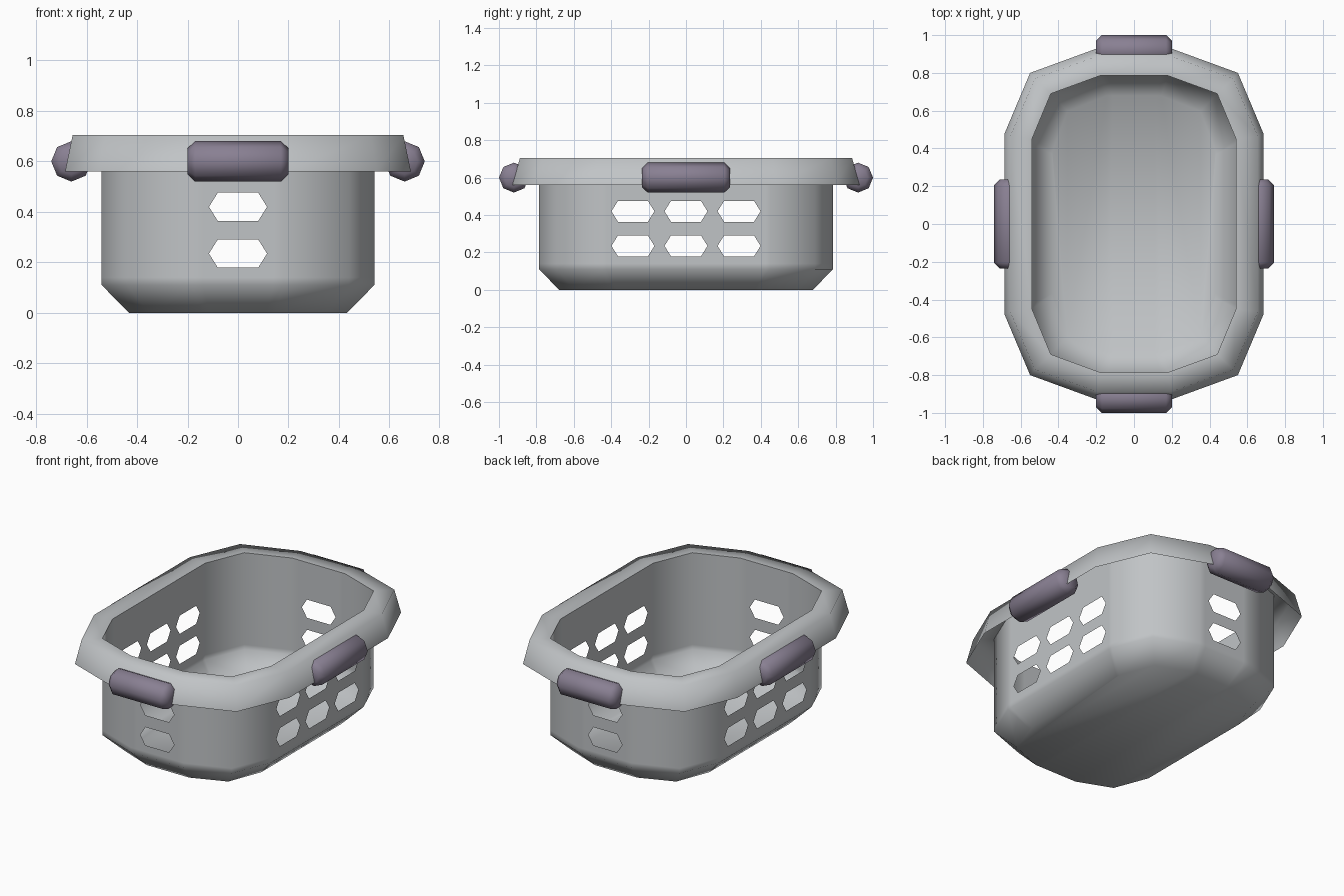
import bpy, bmesh, math
from mathutils import Vector

cube = bpy.data.objects.get("Cube")
if cube:
    bpy.data.objects.remove(cube, do_unlink=True)


def make_material(name, rgb):
    mat = bpy.data.materials.new(name)
    mat.use_nodes = True
    mat.diffuse_color = (*rgb, 1)
    mat.node_tree.nodes["Principled BSDF"].inputs["Base Color"].default_value = (*rgb, 1)
    return mat


def finish(bm, name, mat):
    mesh = bpy.data.meshes.new(name)
    bm.to_mesh(mesh)
    bm.free()
    mesh.materials.append(mat)
    for poly in mesh.polygons:
        poly.use_smooth = True
    obj = bpy.data.objects.new(name, mesh)
    bpy.context.collection.objects.link(obj)
    return obj


grey = make_material("light grey plastic", (0.53, 0.55, 0.565))
purple = make_material("muted purple grip", (0.25, 0.215, 0.29))


def outline(side, corner, end, side_cuts=(), end_cuts=()):
    """Counter-clockwise twelve-sided ring with extra points on the straight panels."""
    half = [(side[0], y) for y in (-side[1], *side_cuts, side[1])]
    half += [corner]
    half += [(x, end[1]) for x in (end[0], *reversed(end_cuts), -end[0])]
    half += [(-corner[0], corner[1])]
    return half + [(-x, -y) for x, y in half]


def add_loop(bm, ring, z, sx=1, sy=1):
    return [bm.verts.new((x * sx, y * sy, z)) for x, y in ring]


# Tub: stacked rings, with hexagonal openings framed inside panel cells
SIDE_CUTS = (-0.425, -0.1425, 0.1425, 0.425)
END_CUTS = (-0.14, 0.14)
ring = outline((0.54, 0.45), (0.44, 0.69), (0.18, 0.785), SIDE_CUTS, END_CUTS)
count = len(ring)
bm = bmesh.new()
loops = [add_loop(bm, ring, 0, 0.8, 0.865)]
loops += [add_loop(bm, ring, z) for z in (0.11, 0.14, 0.3275, 0.52, 0.705)]
HOLE_ROWS = {2: 0.235, 3: 0.42}


def holed_cell(bl, br, tr, tl, z):
    mid = (bl.co + br.co) / 2
    mid.z = z
    along = (br.co - bl.co).normalized()
    up = Vector((0, 0, 0.056))
    h = [bm.verts.new(mid + along * a + up * s) for a, s in
         ((-0.08, -1), (0.08, -1), (0.115, 0), (0.08, 1), (-0.08, 1), (-0.115, 0))]
    bm.faces.new((bl, br, h[1], h[0]))
    bm.faces.new((br, tr, h[3], h[2], h[1]))
    bm.faces.new((tr, tl, h[4], h[3]))
    bm.faces.new((tl, bl, h[0], h[5], h[4]))


for row in range(len(loops) - 1):
    low, high = loops[row], loops[row + 1]
    for i in range(count):
        j = (i + 1) % count
        (x0, y0), (x1, y1) = ring[i], ring[j]
        straight = abs(x0 - x1) < 1e-6 or abs(y0 - y1) < 1e-6
        wide = math.hypot(x1 - x0, y1 - y0) > 0.2
        quad = (low[i], low[j], high[j], high[i])
        if row in HOLE_ROWS and straight and wide:
            holed_cell(*quad, HOLE_ROWS[row])
        else:
            bm.faces.new(quad)

# Floor: split lengthwise into strips
bm.faces.new(list(reversed(loops[0])))
for v in loops[0]:
    if v.co.y < -0.5:
        mate = next(w for w in loops[0] if w.co.y > 0.5 and abs(w.co.x - v.co.x) < 1e-4)
        bmesh.ops.connect_verts(bm, verts=[v, mate])
finish(bm, "basket_tub", grey)

# Rim: open skirt, rolled over to a flat top
bm = bmesh.new()
rings = [add_loop(bm, outline(*shape), z) for shape, z in (
    (((0.685, 0.48), (0.55, 0.80), (0.20, 0.928)), 0.56),
    (((0.655, 0.465), (0.525, 0.77), (0.195, 0.888)), 0.705),
    (((0.54, 0.45), (0.44, 0.69), (0.18, 0.785)), 0.705))]
for low, high in zip(rings, rings[1:]):
    for i in range(len(low)):
        j = (i + 1) % len(low)
        bm.faces.new((low[i], low[j], high[j], high[i]))
finish(bm, "basket_rim", grey)


# Handles: eight-sided grips with tapered ends
def make_handle(name, half_length, location, turn):
    bm = bmesh.new()
    sections = []
    for x, r in ((-half_length, 0.052), (0.03 - half_length, 0.08),
                 (half_length - 0.03, 0.08), (half_length, 0.052)):
        sections.append([bm.verts.new((x, r * math.cos(k * math.pi / 4),
                                       r * math.sin(k * math.pi / 4))) for k in range(8)])
    for a, b in zip(sections, sections[1:]):
        for k in range(8):
            n = (k + 1) % 8
            bm.faces.new((a[k], a[n], b[n], b[k]))
    bm.faces.new(sections[0])
    bm.faces.new(sections[-1])
    bmesh.ops.recalc_face_normals(bm, faces=bm.faces)
    obj = finish(bm, name, purple)
    obj.location = location
    obj.rotation_euler.z = turn


for name, sign in (("front", -1), ("back", 1)):
    make_handle(name + "_handle", 0.2, (0, sign * 0.92, 0.6), 0)
for name, sign in (("right", -1), ("left", 1)):
    make_handle(name + "_handle", 0.235, (sign * 0.66, 0, 0.6), math.pi / 2)
